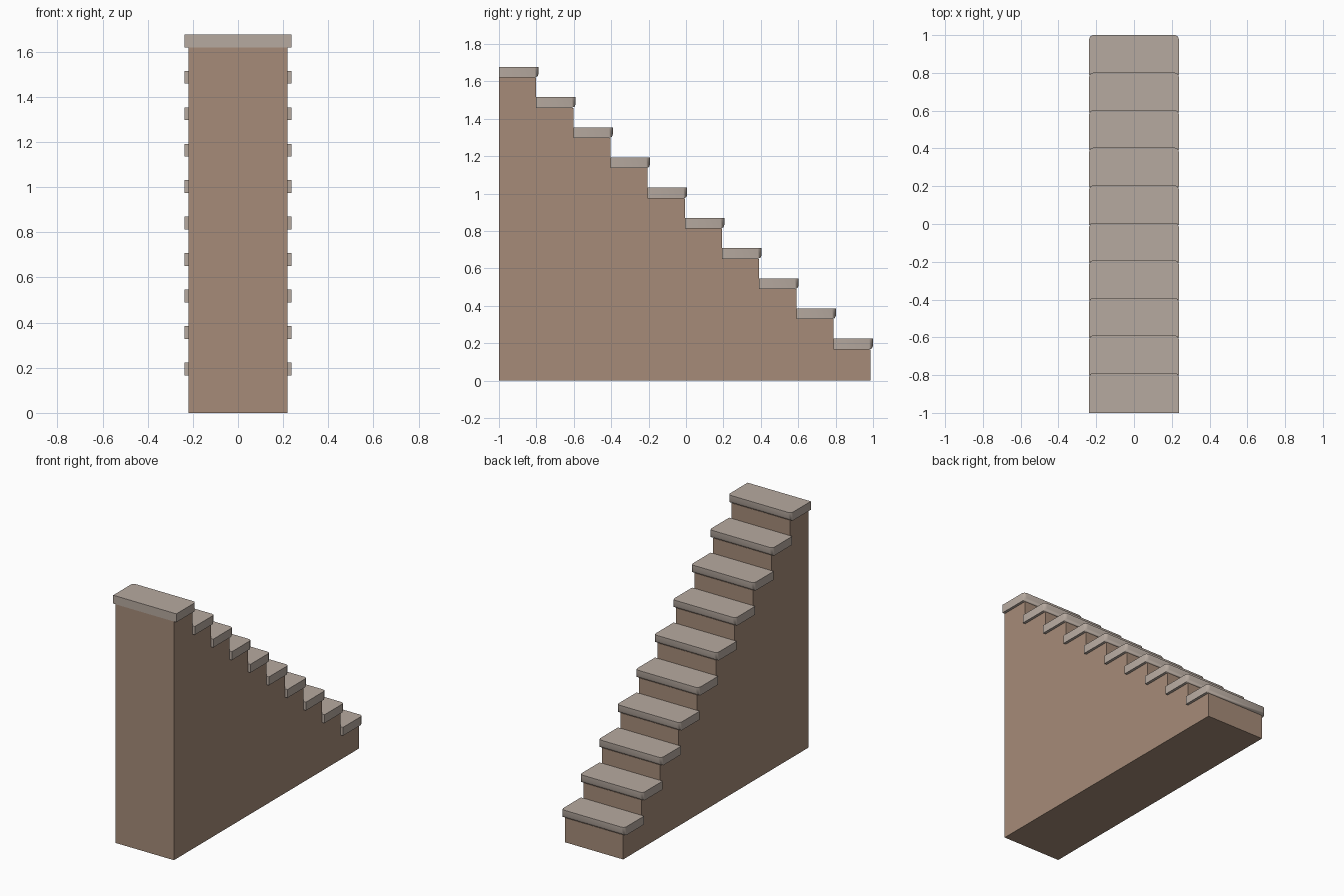
import bpy
import bmesh
from mathutils import Vector

STEPS = 10
RUN, RISE = 0.1987, 0.1615
TOP, THICK = 1.677, 0.057
BODY_HALF, TREAD_HALF = 0.219, 0.237
NOSE = 0.013

cube = bpy.data.objects.get("Cube")
if cube:
    bpy.data.objects.remove(cube, do_unlink=True)


def material(name, rgb):
    mat = bpy.data.materials.new(name)
    mat.use_nodes = True
    mat.diffuse_color = (*rgb, 1)
    mat.node_tree.nodes["Principled BSDF"].inputs["Base Color"].default_value = (*rgb, 1)
    return mat


def add_object(name, bm, mat):
    bmesh.ops.recalc_face_normals(bm, faces=bm.faces)
    mesh = bpy.data.meshes.new(name)
    bm.to_mesh(mesh)
    bm.free()
    mesh.materials.append(mat)
    obj = bpy.data.objects.new(name, mesh)
    bpy.context.collection.objects.link(obj)
    return obj


body_brown = material("body brown", (0.38, 0.26, 0.19))
tread_grey = material("tread warm grey", (0.47, 0.40, 0.35))

# Solid stepped body: side profile extruded across the width
profile = [(-1, 0)]
for i in range(STEPS):
    z = TOP - THICK - i * RISE
    profile += [(-1 + i * RUN, z), (-1 + (i + 1) * RUN, z)]
profile.append((-1 + STEPS * RUN, 0))
bm = bmesh.new()
side = bm.faces.new([bm.verts.new((-BODY_HALF, y, z)) for y, z in profile])
extruded = bmesh.ops.extrude_face_region(bm, geom=[side])["geom"]
bmesh.ops.translate(bm, vec=(2 * BODY_HALF, 0, 0),
                    verts=[v for v in extruded if isinstance(v, bmesh.types.BMVert)])
add_object("stair_body", bm, body_brown)

# Treads: slabs with softened nose corners and lower nose edge
for i in range(STEPS):
    depth = RUN + NOSE
    bm = bmesh.new()
    bmesh.ops.create_cube(bm, size=1)
    bmesh.ops.scale(bm, vec=(2 * TREAD_HALF, depth, THICK), verts=bm.verts)
    nose_edges = [e for e in bm.edges
                  if all(v.co.y > 0 for v in e.verts)
                  and not all(v.co.z > 0 for v in e.verts)]
    bmesh.ops.bevel(bm, geom=nose_edges, offset=0.02, segments=2,
                    profile=0.5, affect='EDGES')
    center = Vector((0, -1 + i * RUN + depth / 2, TOP - THICK / 2 - i * RISE))
    bmesh.ops.translate(bm, vec=center, verts=bm.verts)
    tread = add_object(f"tread_{i + 1}", bm, tread_grey)
    bpy.ops.object.select_all(action='DESELECT')
    tread.select_set(True)
    bpy.context.view_layer.objects.active = tread
    bpy.ops.object.shade_smooth_by_angle(angle=0.9)
